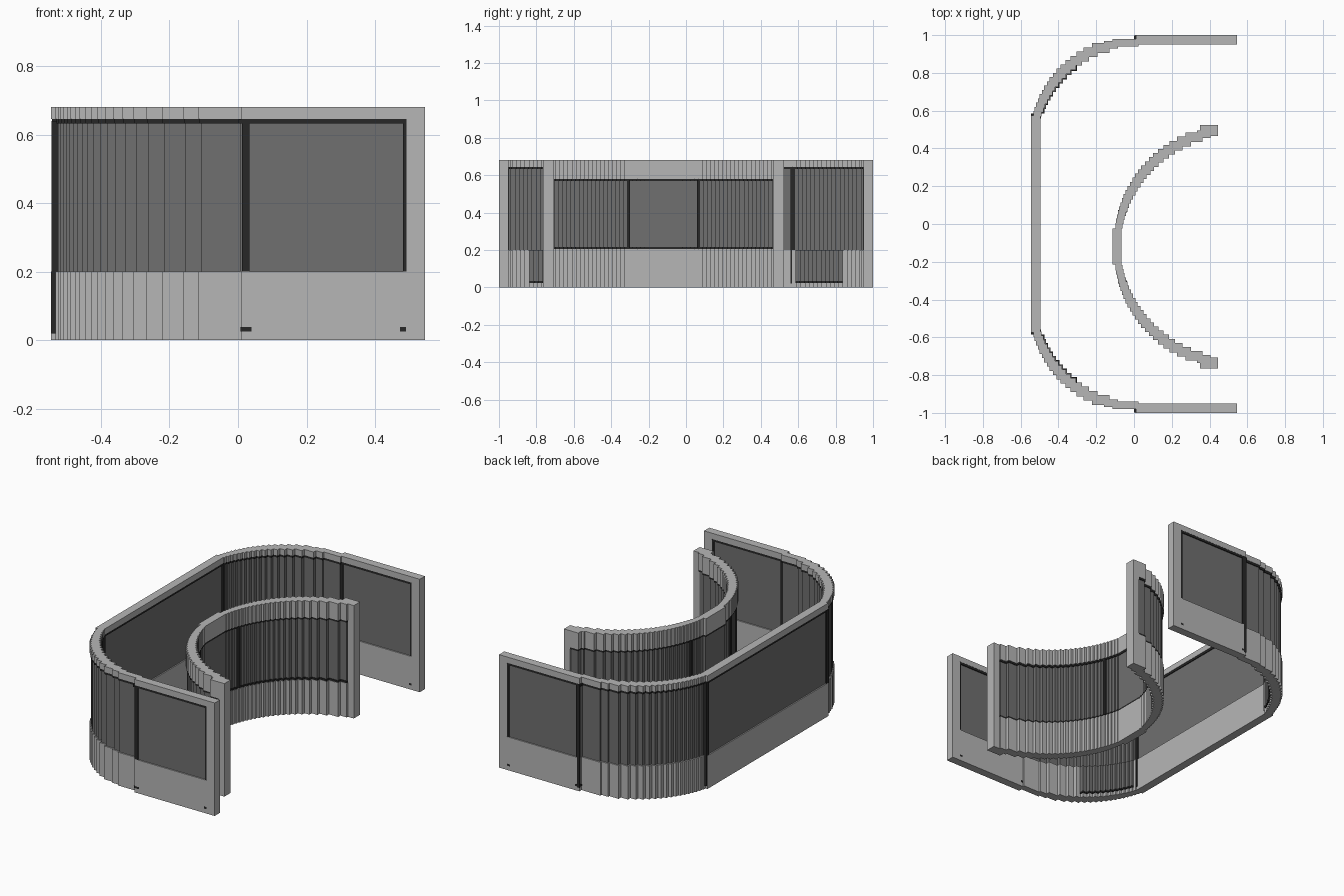
import bpy, bmesh, math

if "Cube" in bpy.data.objects:
    bpy.data.objects.remove(bpy.data.objects["Cube"], do_unlink=True)


def material(name, value):
    m = bpy.data.materials.new(name)
    m.use_nodes = True
    colour = (value, value, value, 1)
    m.diffuse_color = colour
    bsdf = m.node_tree.nodes["Principled BSDF"]
    bsdf.inputs["Base Color"].default_value = colour
    bsdf.inputs["Roughness"].default_value = 0.8
    return m


LIGHT = material("light grey", 0.47)
DARK = material("dark grey", 0.16)
BLACK = material("black", 0.02)


def boxes(name, items, mat):
    """One object from axis-aligned boxes: (plan rectangle, bottom, top)."""
    bm = bmesh.new()
    for (x0, y0, x1, y1), z0, z1 in items:
        v = [bm.verts.new((x, y, z)) for z in (z0, z1)
             for x, y in ((x0, y0), (x1, y0), (x1, y1), (x0, y1))]
        for f in ((3, 2, 1, 0), (4, 5, 6, 7), (0, 1, 5, 4),
                  (1, 2, 6, 5), (2, 3, 7, 6), (3, 0, 4, 7)):
            bm.faces.new([v[i] for i in f])
    me = bpy.data.meshes.new(name)
    bm.to_mesh(me)
    bm.free()
    me.materials.append(mat)
    ob = bpy.data.objects.new(name, me)
    bpy.context.collection.objects.link(ob)
    return ob


def inset(r, d):
    return (r[0] + d, r[1] + d, r[2] - d, r[3] - d)


def layer(rects, z0, z1, d=0.0):
    return [(inset(r, d), z0, z1) for r in rects]


def flip(r, axis=0.0):
    """Mirror a plan rectangle across the line y = axis."""
    return (r[0], 2 * axis - r[3], r[2], 2 * axis - r[1])


def both(rects, axis=0.0):
    return rects + [flip(r, axis) for r in rects]


def stepped_arc(cx, cy, radius, y_high, y_low, count, pad=0.0145):
    """Staircase of boxes along the left side of a circle, even steps in y."""
    steps = [0, 0.5] + list(range(1, count + 1))
    pts = []
    for k in steps:
        y = y_high + (y_low - y_high) * k / count
        pts.append((cx - math.sqrt(max(0, radius ** 2 - (y - cy) ** 2)), y))
    return [(b[0] - pad, b[1] - pad, a[0] + pad, a[1] + pad)
            for a, b in zip(pts, pts[1:])]


TOP = 0.68

# Outer wall plan: long side, two stepped corners, two straight wings
corner = stepped_arc(0.01, 0.419, 0.546, 0.965, 0.56, 18)
arcs = both(corner)
long_side = (-0.545, -0.575, -0.495, 0.575)
wings = both([(0.01, 0.95, 0.545, 1.0)])
outer = arcs + wings + [long_side]

boxes("outer_wall_base", layer(outer, 0, 0.2), LIGHT)
boxes("outer_wall_rim", layer(outer, 0.645, TOP), LIGHT)
boxes("outer_wall_end_posts",
      layer(both([(0.492, 0.95, 0.545, 1.0)]), 0.2, 0.645), LIGHT)
wing_panels = both([(0.0, 0.95, 0.495, 1.0)])
boxes("outer_wall_panels",
      layer(arcs + wing_panels + [long_side], 0.2, 0.632, 0.007), DARK)

# Black trim under the rim and upright joints
trim = layer(arcs + [long_side], 0.632, 0.645, 0.002)
trim += layer(both([(0.0, 0.95, 0.492, 1.0)]), 0.632, 0.645, 0.001)
uprights = both([(0.012, 0.9495, 0.034, 0.9995), (0.481, 0.951, 0.492, 0.999)])
trim += layer(uprights, 0.19, 0.64)
trim += layer(both([(-0.5445, 0.558, -0.492, 0.584)]), 0.02, 0.64)
trim.append(((0.008, 0.99, 0.026, 1.0005), 0.02, 0.64))
boxes("outer_wall_trim", trim, BLACK)

# Small black fixings near the floor
boxes("floor_fixings", layer(both([(0.008, 0.9495, 0.04, 1.0005),
                                   (0.473, 0.9495, 0.49, 1.0005)]),
                             0.026, 0.038), BLACK)

# Dark lining on the inside of the stepped corners, with black skirting
lining = [r for r in corner if 0.6 < (r[1] + r[3]) / 2 < 0.86]
lining = both([(r[0] + 0.02, r[1] - 0.004, r[2] + 0.004, r[3] - 0.02)
               for r in lining])
boxes("corner_lining", layer(lining, 0.035, 0.2), DARK)
boxes("corner_skirting", layer(lining, 0.024, 0.035, -0.001), BLACK)

# Inner curved wall plan
MID = -0.12
half = stepped_arc(0.525, MID, 0.615, 0.491, -0.03, 24)
half[0] = (0.35, half[0][1], 0.445, 0.525)
middle = (-0.115, -0.215, -0.065, -0.025)
inner = both(half, MID) + [middle]
posts = both([(0.405, half[0][1], 0.445, 0.525)], MID)
half[0] = (0.35, half[0][1], 0.41, 0.525)
panel = both(half, MID) + [middle]

boxes("inner_wall_base", layer(inner, 0, 0.205), LIGHT)
boxes("inner_wall_rim", layer(inner, 0.58, TOP), LIGHT)
boxes("inner_wall_end_posts", layer(posts, 0.205, 0.58), LIGHT)
boxes("inner_wall_panel", layer(panel, 0.205, 0.58, 0.006), DARK)

# Inner wall trim: bands above and below the panel, two uprights
bands = layer(panel, 0.205, 0.216, 0.002) + layer(panel, 0.569, 0.58, 0.002)
ux = 0.525 - math.sqrt(0.615 ** 2 - 0.19 ** 2)
bands += layer(both([(ux - 0.025, 0.06, ux + 0.024, 0.075)], MID), 0.21, 0.575)
boxes("inner_wall_trim", bands, BLACK)
